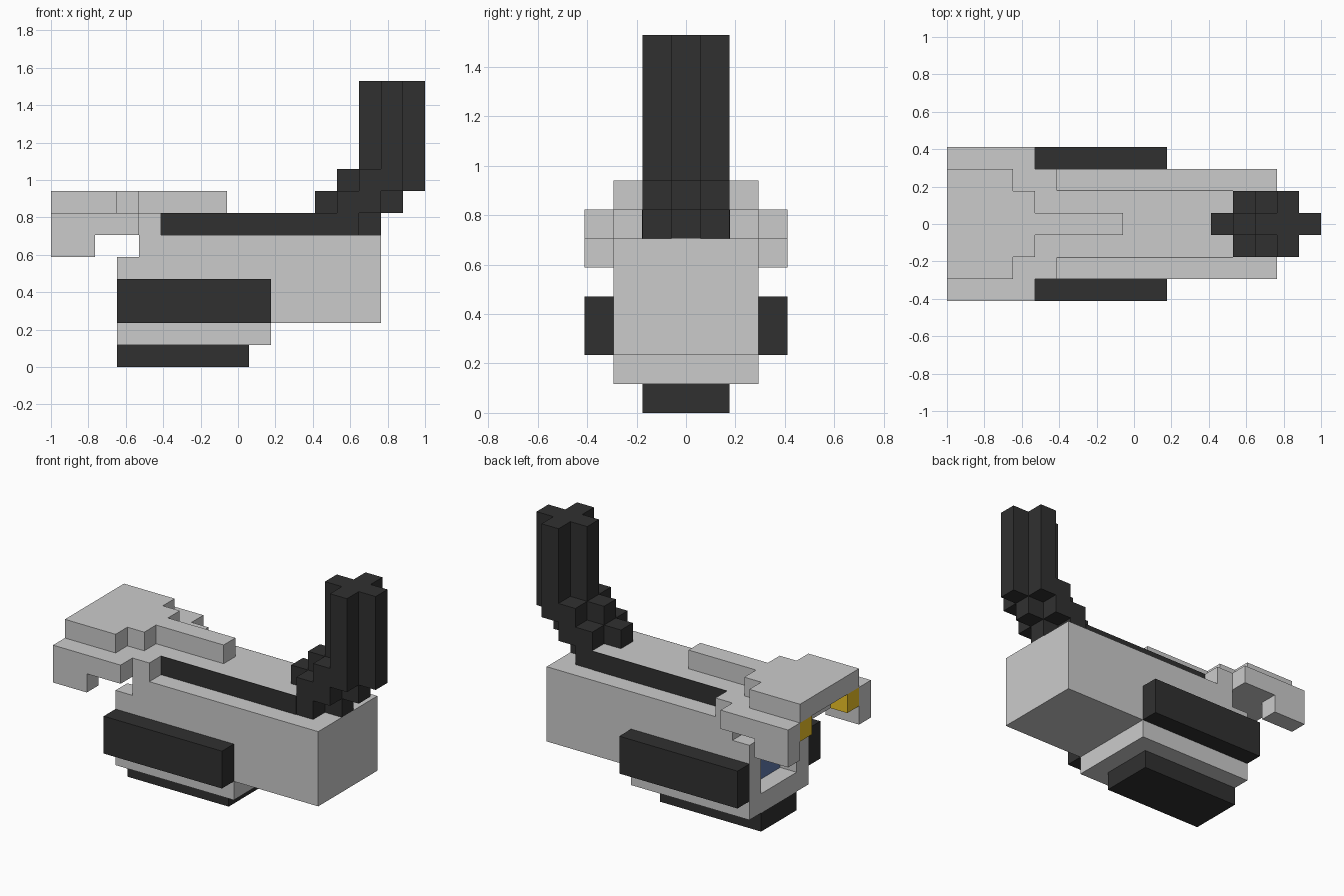
import bpy, bmesh
from mathutils import Matrix

if "Cube" in bpy.data.objects:
    bpy.data.objects.remove(bpy.data.objects["Cube"])

U = 2 / 17  # one voxel; the model is 17 x 7 x 13 voxels


def material(name, rgb):
    m = bpy.data.materials.new(name)
    m.diffuse_color = (*rgb, 1)
    m.use_nodes = True
    m.node_tree.nodes["Principled BSDF"].inputs["Base Color"].default_value = m.diffuse_color
    return m


BLACK = material("black", (0.03, 0.03, 0.03))
YELLOW = material("yellow", (0.85, 0.55, 0.02))
BLUE = material("blue", (0.12, 0.2, 0.42))
WHITE = material("white", (0.95, 0.95, 0.95))


def blocks(name, boxes, mat=None, mirror=False):
    """Boxes are (x0, x1, y0, y1, z0, z1) in voxels; mirror copies them across y."""
    bm = bmesh.new()
    if mirror:
        boxes = boxes + [(a, b, 7 - d, 7 - c, e, f) for a, b, c, d, e, f in boxes]
    for a, b, c, d, e, f in boxes:
        mid = Matrix.Translation((U * (a + b - 17) / 2, U * (c + d - 7) / 2, U * (e + f) / 2))
        size = Matrix.Diagonal((U * (b - a), U * (d - c), U * (f - e), 1))
        bmesh.ops.create_cube(bm, size=1, matrix=mid @ size)
    me = bpy.data.meshes.new(name)
    bm.to_mesh(me)
    bm.free()
    ob = bpy.data.objects.new(name, me)
    bpy.context.collection.objects.link(ob)
    if mat:
        me.materials.append(mat)


def cross(i, z0, z1):
    """Plus-shaped column centred on voxel column i."""
    return [(i - 1, i + 2, 3, 4, z0, z1), (i, i + 1, 2, 5, z0, z1)]


# Hull and keel
blocks("hull", [(4, 15, 1, 6, 2, 6)])
blocks("lower_hull", [(3, 10, 1, 6, 1, 2)])
blocks("base_pad", [(3, 9, 2, 5, 0, 1)], BLACK)
blocks("side_pad", [(3, 10, 0, 1, 2, 4)], BLACK, mirror=True)

# Recessed opening at the left end
blocks("opening_wall", [(3, 4, 1, 2, 2, 5)], mirror=True)
blocks("blue_panel", [(3.97, 4, 2, 5, 2, 5)], BLUE)
blocks("opening_floor", [(3, 4, 2, 5, 2, 2.03)], WHITE)

# Raised deck, grey on top with black sides
blocks("deck", [(4, 5, 1, 6, 6, 7), (5, 13, 2, 5, 6, 7)])
blocks("deck_side", [(5, 13, 1.98, 2, 6, 7)], BLACK, mirror=True)

# Overhanging head with stepped cap, cheeks and lamps
blocks("head_cap", [(0, 3, 1, 6, 7, 8), (3, 4, 2, 5, 7, 8), (4, 8, 3, 4, 7, 8)])
blocks("head_core", [(1, 4, 1, 6, 6, 7)])
blocks("cheek", [(0, 4, 0, 1, 6, 7), (0, 2, 0, 1, 5, 6)], mirror=True)
blocks("lamp", [(0, 1, 1, 2, 6, 7)], YELLOW, mirror=True)

# Bent pipe: three stepped cross-shaped columns
blocks("pipe", cross(13, 6, 8) + cross(14, 7, 9) + cross(15, 8, 13), BLACK)
